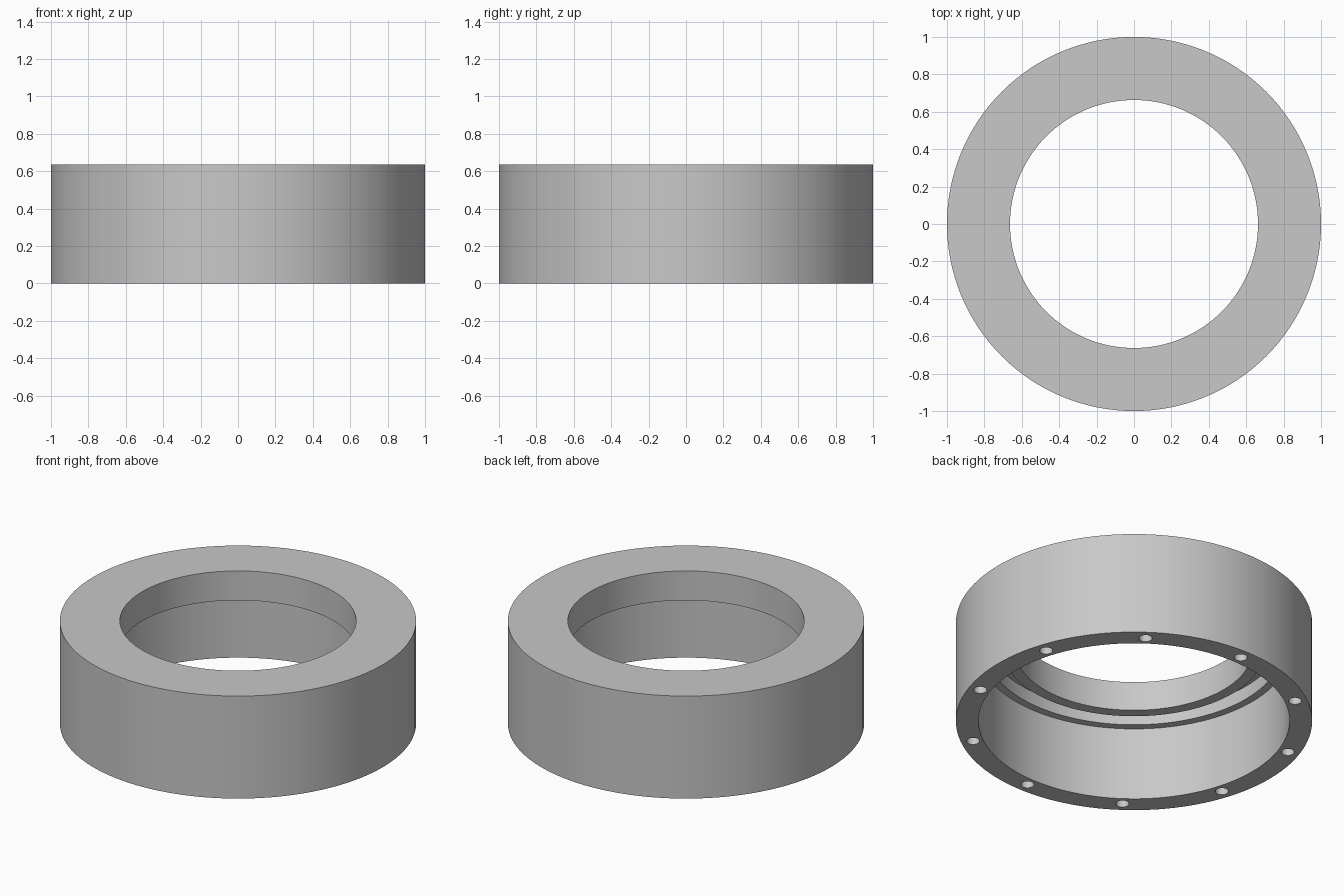
import bpy, bmesh, math
from mathutils import Matrix

cube = bpy.data.objects.get("Cube")
if cube:
    bpy.data.objects.remove(cube, do_unlink=True)

HEIGHT, SEGMENTS = 0.635, 128

grey = bpy.data.materials.new("plain grey")
grey.use_nodes = True
colour = (0.58, 0.58, 0.58, 1)
grey.diffuse_color = colour
grey.node_tree.nodes["Principled BSDF"].inputs["Base Color"].default_value = colour


def make_object(name, bm):
    bmesh.ops.recalc_face_normals(bm, faces=bm.faces)
    mesh = bpy.data.meshes.new(name)
    bm.to_mesh(mesh)
    bm.free()
    mesh.materials.append(grey)
    obj = bpy.data.objects.new(name, mesh)
    bpy.context.collection.objects.link(obj)
    return obj


# Ring body: a (radius, z) section with a wide recess and a seal groove, spun round z
section = [
    (1.0, 0), (1.0, HEIGHT), (0.663, HEIGHT), (0.663, 0.453),
    (0.73, 0.453), (0.73, 0.535), (0.826, 0.535), (0.826, 0.453),
    (0.873, 0.453), (0.873, 0),
]
bm = bmesh.new()
verts = [bm.verts.new((r, 0, z)) for r, z in section]
edges = [bm.edges.new((v, verts[i - 1])) for i, v in enumerate(verts)]
bmesh.ops.spin(bm, geom=verts + edges, cent=(0, 0, 0), axis=(0, 0, 1),
               angle=math.tau, steps=SEGMENTS, use_duplicate=False)
bmesh.ops.remove_doubles(bm, verts=bm.verts, dist=0.0001)
ring = make_object("flanged_ring", bm)

# Ten blind bolt holes in the bottom rim
bm = bmesh.new()
for i in range(10):
    turn = Matrix.Rotation(math.radians(18 + 36 * i), 4, 'Z')
    bmesh.ops.create_cone(bm, cap_ends=True, segments=24, radius1=0.037,
                          radius2=0.037, depth=0.4,
                          matrix=turn @ Matrix.Translation((0.931, 0, 0)))
cutter = make_object("bolt_hole_cutter", bm)
cutter.hide_render = True

holes = ring.modifiers.new("bolt holes", 'BOOLEAN')
holes.operation = 'DIFFERENCE'
holes.solver = 'EXACT'
holes.object = cutter

# Bake the holes, then smooth the round walls
bpy.ops.object.select_all(action='DESELECT')
ring.select_set(True)
bpy.context.view_layer.objects.active = ring
bpy.ops.object.modifier_apply(modifier=holes.name)
bpy.data.objects.remove(cutter, do_unlink=True)
bpy.ops.object.shade_smooth_by_angle(angle=math.radians(30))
